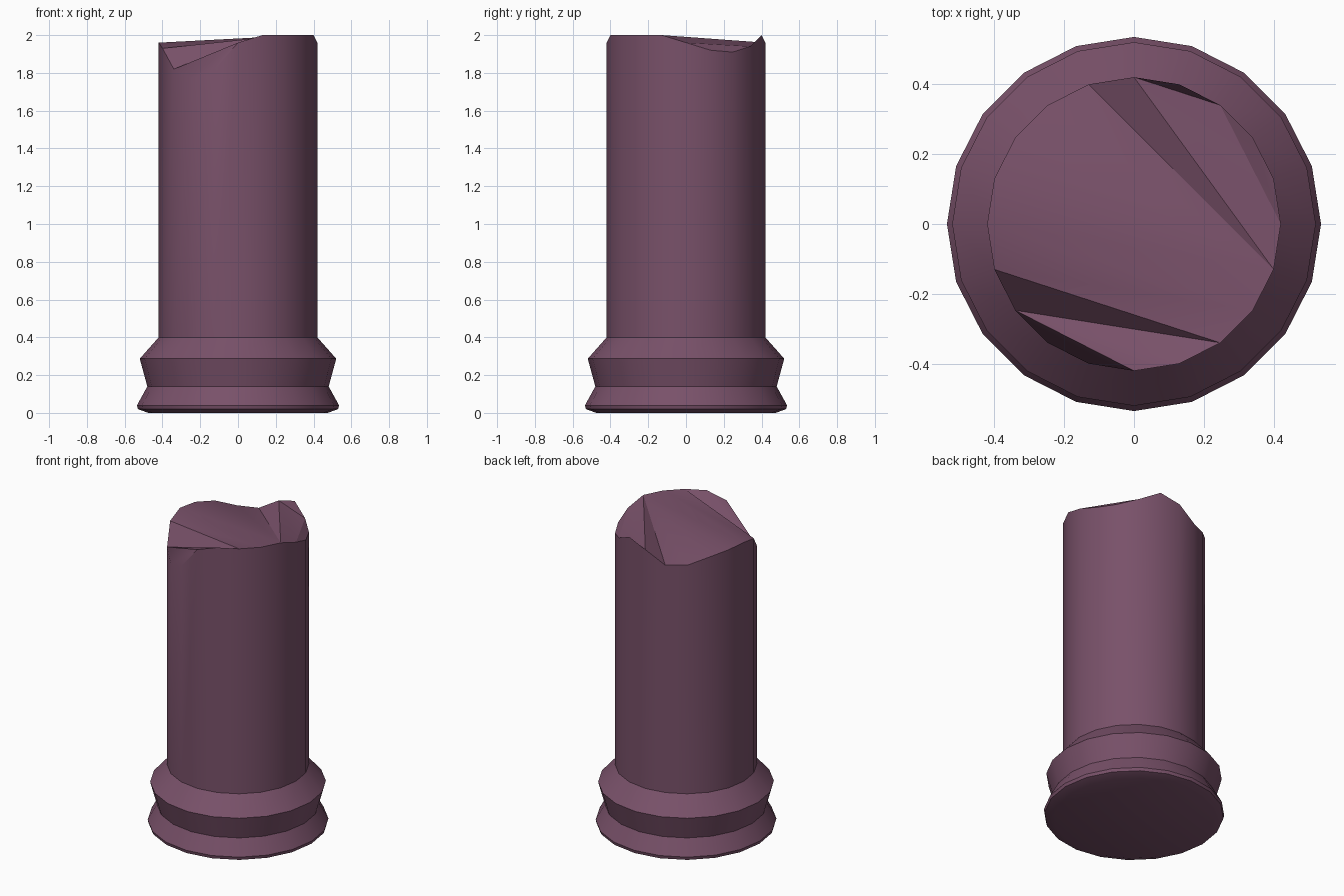
import bpy, bmesh, math

if "Cube" in bpy.data.objects:
    bpy.data.objects.remove(bpy.data.objects["Cube"])

SIDES = 20

stone = bpy.data.materials.new("plum stone")
stone.diffuse_color = (0.19, 0.082, 0.142, 1)
stone.use_nodes = True
stone.node_tree.nodes["Principled BSDF"].inputs["Base Color"].default_value = stone.diffuse_color

# moulded base: (radius, height) from the ground up to the shaft
PROFILE = [(0.475, 0.0), (0.53, 0.02), (0.535, 0.04), (0.48, 0.14),
           (0.52, 0.287), (0.42, 0.40)]

# broken rim heights, one per 18 degrees, starting at +x and going round by +y
RIM = [1.96, 1.92, 1.91, 1.94, 2.0, 1.96, 1.885, 1.893, 1.935, 1.955,
       1.96, 1.93, 1.82, 1.77, 1.81, 1.96, 2.0, 2.0, 2.0, 2.0]


def ring(bm, radius, heights):
    return [bm.verts.new((radius * math.cos(math.tau * i / SIDES),
                          radius * math.sin(math.tau * i / SIDES), h))
            for i, h in enumerate(heights)]


bm = bmesh.new()
rings = [ring(bm, r, [z] * SIDES) for r, z in PROFILE]
rings.append(ring(bm, 0.42, RIM))

# walls of the base and shaft
for low, high in zip(rings, rings[1:]):
    for i in range(SIDES):
        j = (i + 1) % SIDES
        bm.faces.new((low[i], low[j], high[j], high[i]))

# flat underside
bm.faces.new(rings[0][::-1])

# broken top, split along a ridge from the front right to the left
top = rings[-1]
back = bm.faces.new(top[18:] + top[:11])
front = bm.faces.new(top[10:19])
bmesh.ops.triangulate(bm, faces=[back, front], ngon_method='BEAUTY')
bmesh.ops.recalc_face_normals(bm, faces=bm.faces[:])

mesh = bpy.data.meshes.new("broken_column")
bm.to_mesh(mesh)
bm.free()
mesh.materials.append(stone)
column = bpy.data.objects.new("broken_column", mesh)
bpy.context.collection.objects.link(column)

# smooth round the shaft, sharp at the mouldings and the break
bpy.context.view_layer.objects.active = column
column.select_set(True)
bpy.ops.object.shade_smooth_by_angle(angle=math.radians(30))
